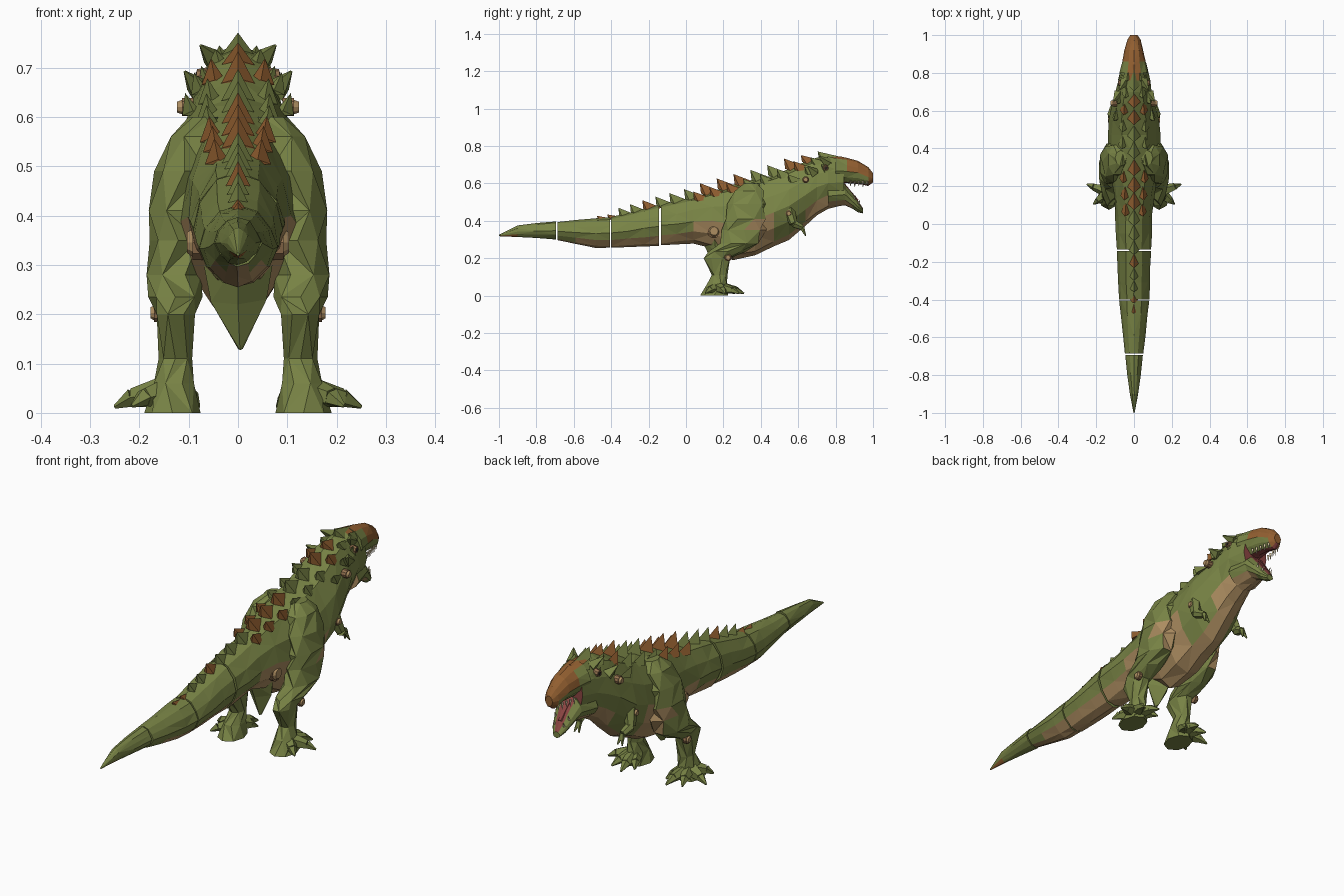
import bpy, bmesh, math, random
from mathutils import Vector

random.seed(4)
if "Cube" in bpy.data.objects:
    bpy.data.objects.remove(bpy.data.objects["Cube"])


def make_mat(name, rgb):
    m = bpy.data.materials.new(name)
    m.use_nodes = True
    m.diffuse_color = (*rgb, 1)
    m.node_tree.nodes["Principled BSDF"].inputs["Base Color"].default_value = (*rgb, 1)
    return m


MATS = [make_mat("green skin", (.19, .23, .06)),
        make_mat("tan belly", (.42, .27, .12)),
        make_mat("rust crest", (.29, .115, .03)),
        make_mat("mouth red", (.26, .06, .055)),
        make_mat("tooth cream", (.62, .52, .33)),
        make_mat("joint brown", (.30, .17, .08)),
        make_mat("eye dark", (.03, .025, .02))]
GREEN, TAN, RUST, RED, CREAM, BROWN, DARK = range(len(MATS))


def finish(name, bm):
    bmesh.ops.recalc_face_normals(bm, faces=bm.faces)
    me = bpy.data.meshes.new(name)
    bm.to_mesh(me)
    bm.free()
    for m in MATS:
        me.materials.append(m)
    ob = bpy.data.objects.new(name, me)
    bpy.context.collection.objects.link(ob)
    return ob


def skin(bm, rings, rule):
    """Bridge rings of points with triangles; rule(row, centre) picks the colour."""
    loops = [[bm.verts.new(p) for p in r] for r in rings]
    n = len(loops[0])
    for i, (a, b) in enumerate(zip(loops, loops[1:])):
        for k in range(n):
            j = (k + 1) % n
            quad = (a[k], a[j], b[j], b[k])
            c = sum((v.co for v in quad), Vector()) / 4
            cut = (quad[:3], (a[k], b[j], b[k])) if (i + k) % 2 else ((a[k], a[j], b[k]), quad[1:])
            for tri in cut:
                bm.faces.new(tri).material_index = rule(min(k, n - 1 - k), c)
    for end in (loops[0], loops[-1]):
        c = sum((v.co for v in end), Vector()) / n
        bm.faces.new(end).material_index = rule(-1, c)


# Half cross-section: width share, height share
HALF = [(0, 0), (.42, .06), (.8, .25), (1, .48), (.85, .72), (.48, .93), (0, 1)]


def hull(name, table, rule, rough=.004):
    rings = []
    for y, w, lo, hi in table:
        pts = [(x * w, y, lo + t * (hi - lo)) for x, t in HALF]
        pts += [(-x, yy, z) for x, yy, z in reversed(pts[1:-1])]
        r = min(rough, w * .1)
        rings.append([(x + random.uniform(-r, r), yy, z + random.uniform(-r, r)) for x, yy, z in pts])
    bm = bmesh.new()
    skin(bm, rings, rule)
    return finish(name, bm)


def taper(bm, p0, p1, r0, r1, mat, sides=5):
    p0, p1 = Vector(p0), Vector(p1)
    q = (p1 - p0).to_track_quat('Z', 'Y')
    rings = [[p + q @ Vector((r * math.cos(a), r * math.sin(a), 0))
              for a in (math.tau * k / sides for k in range(sides))]
             for p, r in ((p0, r0), (p1, r1))]
    skin(bm, rings, lambda k, c: mat)


def body_rule(row, c):
    if row < 0:
        return RED if c.y > .8 else GREEN
    if c.y < -.7:
        return RUST if row < 2 and c.y < -.93 else GREEN
    if row == 2:
        return TAN if .09 < c.y < .2 or .4 < c.y < .47 else GREEN
    if row == 1 and (.46 < c.y < .64 or c.y < -.6):
        return GREEN
    return TAN if row < 2 else RUST if row > 4 and c.y > .75 else GREEN


# Tail in three pieces, separated by thin joints
TAIL = [[(-1, .003, .318, .325), (-.9, .022, .315, .375), (-.8, .034, .308, .387), (-.694, .046, .30, .395)],
        [(-.686, .047, .298, .395), (-.59, .06, .277, .403), (-.48, .072, .256, .413), (-.406, .08, .256, .42)],
        [(-.400, .08, .256, .42), (-.31, .084, .259, .44), (-.22, .087, .263, .465), (-.144, .09, .266, .487)]]
for name, table in zip(("tail_tip", "tail_middle", "tail_base"), TAIL):
    hull(name, table, body_rule, .002)

# Torso, neck and back of the head
BODY = [(-.134, .09, .267, .487), (-.05, .093, .273, .505), (.04, .097, .28, .525), (.14, .105, .25, .56),
        (.25, .125, .19, .59), (.37, .142, .215, .62), (.47, .14, .265, .645), (.55, .134, .30, .675),
        (.64, .112, .375, .715), (.70, .096, .43, .735), (.76, .083, .465, .745), (.845, .066, .488, .738)]
hull("torso", BODY, body_rule)

# Open jaws
hull("upper_jaw", [(.80, .076, .60, .745), (.86, .062, .60, .735), (.92, .05, .597, .72),
                   (.975, .037, .587, .685), (1, .018, .605, .655)],
     lambda k, c: RED if k == 0 else RUST if k > 4 or k > 2 and c.y > .88 or c.y > .97 else GREEN, .002)
hull("lower_jaw", [(.76, .085, .472, .60), (.85, .064, .483, .60), (.89, .05, .464, .55),
                   (.92, .038, .447, .505), (.945, .018, .44, .468)],
     lambda k, c: RED if k > 4 and c.y > .85 else TAN if k < 2 and c.y < .9 else GREEN, .002)
bm = bmesh.new()
taper(bm, (0, .83, .58), (0, .915, .505), .03, .012, RED, 6)
finish("tongue", bm)
bm = bmesh.new()
for s in (1, -1):
    for i in range(5):
        y, x = .88 + i * .022, s * (.046 - i * .005)
        taper(bm, (x, y, .612), (x, y, .585 - .005 * (i % 2)), .007, .001, CREAM, 4)
        if i < 2:
            x, y, z = s * (.034 - i * .01), .9 + i * .022, .515 - i * .025
            taper(bm, (x, y, z), (x, y + .008, z + .02), .006, .001, CREAM, 4)
finish("teeth", bm)

# Back spines: a middle row, and shorter rows beside it on the torso
ALL_RINGS = [r for t in TAIL for r in t] + BODY


def section(y):
    for a, b in zip(ALL_RINGS, ALL_RINGS[1:]):
        if a[0] <= y <= b[0]:
            t = (y - a[0]) / (b[0] - a[0])
            return [p + t * (q - p) for p, q in zip(a, b)]


def spine(bm, x, y, z, wide, length, height, lean, mat):
    base = [(x - wide, y - .2 * length, z - .02), (x, y - .4 * length, z - .01),
            (x + wide, y - .2 * length, z - .02), (x, y + .6 * length, z - .005)]
    base = [bm.verts.new(p) for p in base]
    tip = bm.verts.new((x + lean, y - .45 * length, z + height))
    bm.faces.new(base).material_index = mat
    for a, b in zip(base, base[1:] + base[:1]):
        bm.faces.new((a, b, tip)).material_index = mat


def spine_colour(y):
    return RUST if .08 < y < .33 or .58 < y < .7 or y < -.38 or -.22 < y < -.16 else GREEN


bm = bmesh.new()
y = -.44
while y < .77:
    _, w, lo, hi = section(y)
    size = .6 + .4 * min(1, (y + .5) / .6)
    tall = (.026 if y > .64 else .045) * size if y > -.38 else .01
    spine(bm, 0, y, hi, .034 * size, .125 * size, tall, 0, spine_colour(y))
    for s in (1, -1):
        if y > 0:
            _, w, lo, hi = section(y + .04)
            spine(bm, s * w * .4, y + .04, hi - .06 * (hi - lo), .027, .1,
                  tall * .75, s * .008, spine_colour(y + .04))
        if y > .5:
            spine(bm, s * w * .78, y, lo + .76 * (hi - lo), .022, .08, .026, s * .016, GREEN)
    y += .09 * size
finish("back_spines", bm)

# Hip keel hanging between the legs
bm = bmesh.new()
skin(bm, [[(-.075, .15, .33), (0, .08, .31), (.075, .15, .33), (0, .28, .3)],
          [(-.055, .16, .225), (0, .12, .22), (.058, .16, .23), (0, .24, .2)],
          [(0, .16, .13), (.004, .15, .127), (.01, .16, .13), (.004, .18, .135)]],
     lambda k, c: GREEN)
finish("hip_keel", bm)

# Leg rings: centre x, y, z and radii across and along
LEG = [(.07, .35, .60, .03, .04), (.09, .34, .56, .05, .085), (.108, .33, .49, .062, .11),
       (.12, .32, .41, .066, .115), (.121, .31, .35, .058, .12), (.13, .285, .28, .06, .11),
       (.127, .22, .235, .055, .1), (.126, .165, .2, .042, .076), (.127, .18, .11, .034, .042),
       (.13, .165, .06, .044, .058), (.133, .15, 0, .057, .075)]
TOES = [(.25, .21, .012), (.18, .285, .012), (.115, .31, .012), (.08, .26, .012), (.215, .105, .014)]

for s, side in ((1, "left"), (-1, "right")):
    bm = bmesh.new()
    rings = [[(s * (x + rx * math.cos(a)), y + ry * math.sin(a), z)
              for a in (math.tau * (k + .5 * (i % 2)) / 8 for k in range(8))]
             for i, (x, y, z, rx, ry) in enumerate(LEG)]
    skin(bm, rings, lambda k, c: TAN if .3 < c.z < .4 and c.y > .36 and abs(c.x) > .13 else GREEN)
    finish(side + "_leg", bm)

    # Toes, each a knuckle and a claw
    bm = bmesh.new()
    for tip in TOES:
        root, end = Vector((s * .135, .17, .045)), Vector((s * tip[0], tip[1], tip[2]))
        mid = root.lerp(end, .68) + Vector((0, 0, .008))
        taper(bm, root, mid, .036, .02, GREEN)
        taper(bm, mid, end, .02, .004, GREEN)
    finish(side + "_toes", bm)

    # Small arm with two fingers
    bm = bmesh.new()
    elbow, wrist = (s * .12, .575, .385), (s * .11, .62, .365)
    taper(bm, (s * .1, .55, .46), elbow, .032, .022, GREEN, 6)
    taper(bm, elbow, wrist, .022, .016, GREEN, 6)
    for dx in (.012, -.012):
        taper(bm, wrist, (s * .11 + dx, .64, .32), .013, .003, GREEN)
    finish(side + "_arm", bm)

    # Joint pins: hip, ankle, shoulder and neck
    bm = bmesh.new()
    for x, y, z, r, d in ((.068, .15, .345, .037, .035), (.155, .225, .203, .02, .022),
                          (.108, .55, .44, .018, .03), (.09, .64, .62, .019, .034)):
        taper(bm, (s * x, y, z), (s * (x + d * .7), y, z), r, r, BROWN, 10)
        taper(bm, (s * (x + d * .7), y, z), (s * (x + d), y, z), r * .8, r * .6, TAN, 10)
    finish(side + "_joint_pins", bm)

    # Eye under a heavy brow
    bm = bmesh.new()
    taper(bm, (s * .055, .745, .683), (s * .083, .748, .683), .019, .014, BROWN, 8)
    taper(bm, (s * .083, .748, .683), (s * .086, .748, .683), .009, .007, DARK, 8)
    finish(side + "_eye", bm)
    bm = bmesh.new()
    taper(bm, (s * .045, .76, .71), (s * .076, .71, .745), .028, .003, GREEN, 4)
    taper(bm, (s * .08, .69, .655), (s * .108, .65, .692), .028, .003, GREEN, 4)
    finish(side + "_brow_horns", bm)
